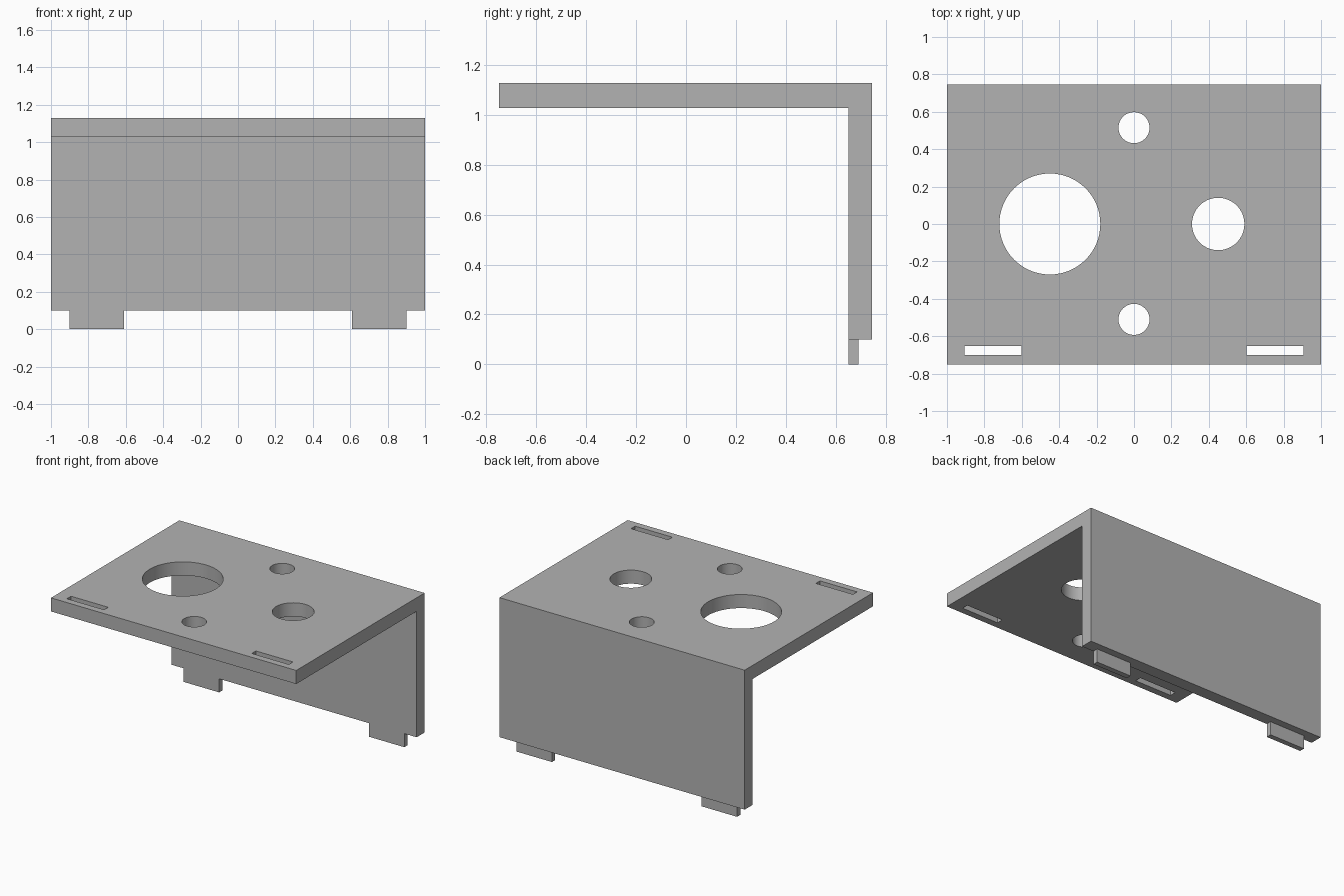
import bpy
import bmesh
from math import radians
from mathutils import Matrix, Vector

if "Cube" in bpy.data.objects:
    bpy.data.objects.remove(bpy.data.objects["Cube"], do_unlink=True)

GREY = (0.45, 0.45, 0.45, 1)
grey = bpy.data.materials.new("plain grey")
grey.use_nodes = True
grey.diffuse_color = GREY
grey.node_tree.nodes["Principled BSDF"].inputs["Base Color"].default_value = GREY

TOP, UNDERSIDE, WALL_BOTTOM = 1.128, 1.028, 0.10
FRONT, BACK, WALL_INNER = -0.75, 0.745, 0.652


def add_object(name, bm):
    bmesh.ops.recalc_face_normals(bm, faces=bm.faces)
    mesh = bpy.data.meshes.new(name)
    bm.to_mesh(mesh)
    bm.free()
    mesh.materials.append(grey)
    obj = bpy.data.objects.new(name, mesh)
    bpy.context.collection.objects.link(obj)
    return obj


def add_box(bm, low, high):
    low, high = Vector(low), Vector(high)
    matrix = Matrix.Translation((low + high) / 2) @ Matrix.Diagonal((*(high - low), 1))
    bmesh.ops.create_cube(bm, size=1, matrix=matrix)


# Bracket body: L-shaped side profile extruded across the width
bm = bmesh.new()
profile = [(FRONT, TOP), (FRONT, UNDERSIDE), (WALL_INNER, UNDERSIDE),
           (WALL_INNER, WALL_BOTTOM), (BACK, WALL_BOTTOM), (BACK, TOP)]
face = bm.faces.new([bm.verts.new((-1, y, z)) for y, z in profile])
extruded = bmesh.ops.extrude_face_region(bm, geom=[face])["geom"]
bmesh.ops.translate(bm, vec=(2, 0, 0),
                    verts=[v for v in extruded if isinstance(v, bmesh.types.BMVert)])
body = add_object("bracket_body", bm)

# Cutter: four round holes and two front slots through the top plate
bm = bmesh.new()
holes = [(-0.45, 0, 0.27), (0.45, 0, 0.14), (0, 0.515, 0.083), (0, -0.51, 0.083)]
for x, y, radius in holes:
    bmesh.ops.create_cone(bm, cap_ends=True, segments=64, radius1=radius, radius2=radius,
                          depth=0.3, matrix=Matrix.Translation((x, y, TOP - 0.05)))
for left in (-0.905, 0.602):
    add_box(bm, (left, -0.70, UNDERSIDE - 0.1), (left + 0.303, -0.652, TOP + 0.1))
cutter = add_object("hole_cutter", bm)
cutter.hide_render = True

cut = body.modifiers.new("holes", 'BOOLEAN')
cut.operation = 'DIFFERENCE'
cut.solver = 'EXACT'
cut.object = cutter
for other in bpy.context.selected_objects:
    other.select_set(False)
body.select_set(True)
bpy.context.view_layer.objects.active = body
bpy.ops.object.modifier_apply(modifier=cut.name)
bpy.data.objects.remove(cutter, do_unlink=True)
bpy.ops.object.shade_smooth_by_angle(angle=radians(30))

# Locating tabs under the back wall
for name, left in (("right_tab", -0.90), ("left_tab", 0.61)):
    bm = bmesh.new()
    add_box(bm, (left, WALL_INNER, 0), (left + 0.29, 0.691, WALL_BOTTOM))
    add_object(name, bm)
